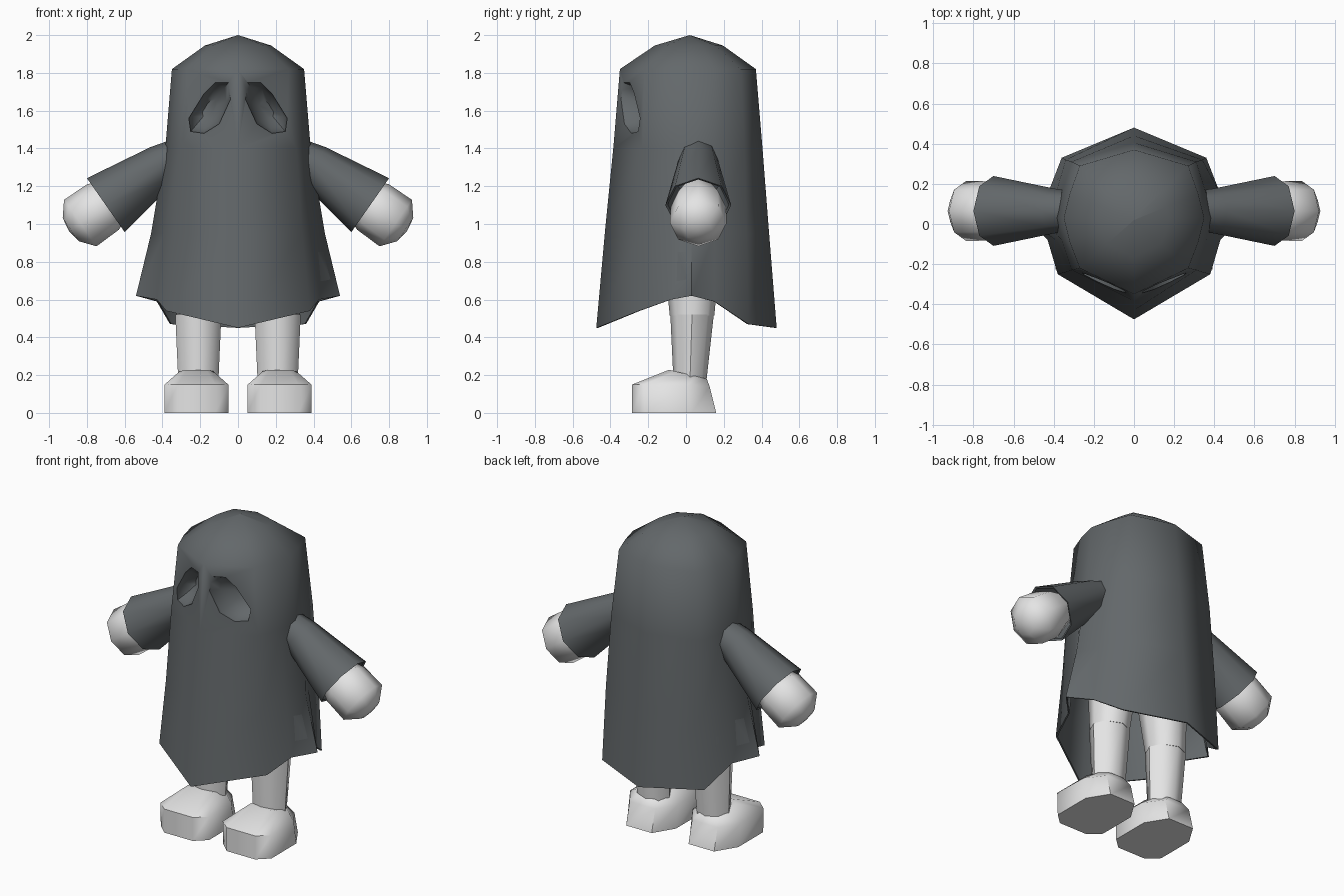
import bpy, bmesh, math
from mathutils import Vector

cube = bpy.data.objects.get("Cube")
if cube:
    bpy.data.objects.remove(cube, do_unlink=True)


def material(name, rgb):
    m = bpy.data.materials.new(name)
    m.use_nodes = True
    m.diffuse_color = (*rgb, 1)
    bsdf = m.node_tree.nodes["Principled BSDF"]
    bsdf.inputs["Base Color"].default_value = (*rgb, 1)
    bsdf.inputs["Roughness"].default_value = 0.8
    return m


cloth = material("charcoal cloth", (0.125, 0.138, 0.145))
skin = material("pale grey", (0.78, 0.78, 0.78))


def smooth(ob, angle):
    bpy.ops.object.select_all(action="DESELECT")
    ob.select_set(True)
    bpy.context.view_layer.objects.active = ob
    bpy.ops.object.shade_smooth_by_angle(angle=math.radians(angle))


def loft(name, rings, mat, angle=50):
    """Closed skin over rings of equal length, capped at both ends."""
    bm = bmesh.new()
    loops = [[bm.verts.new(p) for p in ring] for ring in rings]
    n = len(loops[0])
    for a, b in zip(loops, loops[1:]):
        for i in range(n):
            j = (i + 1) % n
            bm.faces.new((a[i], a[j], b[j], b[i]))
    bm.faces.new(loops[0])
    bm.faces.new(loops[-1])
    bmesh.ops.remove_doubles(bm, verts=bm.verts, dist=0.0005)
    bmesh.ops.recalc_face_normals(bm, faces=bm.faces)
    me = bpy.data.meshes.new(name)
    bm.to_mesh(me)
    bm.free()
    me.materials.append(mat)
    ob = bpy.data.objects.new(name, me)
    bpy.context.collection.objects.link(ob)
    smooth(ob, angle)
    return ob


def circle(center, axis, r, n=8):
    """Ring around an axis lying in the x-z plane."""
    u = Vector((0, 1, 0))
    v = Vector(axis).normalized().cross(u)
    return [Vector(center) + r * (math.cos(t) * u + math.sin(t) * v)
            for t in (2 * math.pi * i / n for i in range(n))]


def mirrored(half):
    """Complete a half ring that runs from front to back."""
    return half + [(-x, y, z) for x, y, z in half[-2:0:-1]]


def scaled(ring, k, z=None):
    return [(x * k, 0.02 + (y - 0.02) * k, h if z is None else z) for x, y, h in ring]


# Sheet body: hem, skirt, chest and crown rings
hem = mirrored([(0, -.475, .45), (.38, -.25, .54), (.43, -.08, .60), (.54, .03, .62),
                (.43, .15, .59), (.36, .33, .47), (0, .48, .45)])
skirt = mirrored([(0, -.43, .95), (.34, -.24, .95), (.39, -.08, .95), (.46, .03, .95),
                  (.39, .15, .95), (.34, .32, .95), (0, .44, .95)])
chest = mirrored([(0, -.385, 1.4), (.31, -.23, 1.4), (.36, -.08, 1.4), (.385, .03, 1.4),
                  (.36, .15, 1.4), (.31, .31, 1.4), (0, .405, 1.4)])
crown = mirrored([(0, -.35, 1.82), (.27, -.22, 1.82), (.32, -.09, 1.82), (.35, .03, 1.82),
                  (.32, .15, 1.82), (.27, .29, 1.82), (0, .37, 1.82)])
body = loft("sheet_body", [
    scaled(chest, .96), scaled(skirt, .97), scaled(hem, .98),
    hem, skirt, chest, crown, scaled(crown, .5, 1.945), scaled(crown, .001, 2.0)], cloth, 65)

# Eye sockets cut into the head
eye = [(.05, 1.75), (.12, 1.75), (.18, 1.69), (.26, 1.56),
       (.25, 1.49), (.18, 1.48), (.10, 1.53), (.04, 1.66)]
mid = (.15, 1.61)


def eye_ring(side, k, y0, slope):
    pts = [(mid[0] + (x - mid[0]) * k, mid[1] + (z - mid[1]) * k) for x, z in eye]
    return [(side * x, y0 + slope * x, z) for x, z in pts]


cutters = []
for side in (1, -1):
    cutter = loft("eye_cutter", [eye_ring(side, 1, -.6, 0), eye_ring(side, 1, -.36, .5),
                                 eye_ring(side, .8, -.30, .5),
                                 eye_ring(side, .35, -.25, .5)], cloth)
    mod = body.modifiers.new("eye_socket", "BOOLEAN")
    mod.operation = "DIFFERENCE"
    mod.solver = "EXACT"
    mod.object = cutter
    cutters.append(cutter)
bpy.context.view_layer.update()
graph = bpy.context.evaluated_depsgraph_get()
cut_mesh = bpy.data.meshes.new_from_object(body.evaluated_get(graph))
body.modifiers.clear()
body.data = cut_mesh
for cutter in cutters:
    bpy.data.objects.remove(cutter, do_unlink=True)
smooth(body, 60)

# Foot outline seen from above: half width and y, toe to heel
sole = [(.10, -.285), (.17, -.22), (.17, .03), (.09, .16)]


def foot_ring(cx, kx, y_min, y_max, z_front, z_back):
    ring = []
    for sx, pts in ((1, sole), (-1, sole[::-1])):
        for w, y in pts:
            t = (y + .285) / .445
            ring.append((cx + sx * w * kx, y_min + t * (y_max - y_min),
                         z_front + t * (z_back - z_front)))
    return ring


def leg_ring(cx, cy, z, rx, ry):
    return [(cx + rx * math.cos(i * math.pi / 4), cy + ry * math.sin(i * math.pi / 4), z)
            for i in range(8)]


for side, label in ((1, "left"), (-1, "right")):
    axis = (side * .4, 0, -.28)

    def arm(x, z, r):
        return circle((side * x, .065, z), axis, r)

    # Flared hollow sleeve
    loft(label + "_sleeve", [arm(.28, 1.375, .095), arm(.40, 1.315, .112), arm(.70, 1.10, .174),
                             arm(.695, 1.103, .162), arm(.52, 1.23, .12)], cloth, 50)
    # Rounded mitten hand
    loft(label + "_hand", [arm(.60, 1.17, .09), arm(.715, 1.09, .147), arm(.835, 1.005, .150),
                           arm(.885, .97, .075), arm(.895, .963, .0001)], skin, 60)
    # Leg with a separate thigh
    cx = side * .21
    loft(label + "_leg", [leg_ring(cx, .02, .14, .105, .085), leg_ring(cx, .032, .52, .122, .115)],
         skin)
    loft(label + "_thigh", [leg_ring(cx, .032, .515, .115, .118),
                            leg_ring(side * .18, .03, .95, .15, .16)], skin)
    # Blocky shoe with sloped toe
    cx = side * .22
    loft(label + "_foot", [foot_ring(cx, 1, -.285, .16, 0, 0),
                           foot_ring(cx, 1, -.285, .125, .15, .14),
                           foot_ring(cx, .52, -.09, .11, .228, .18)], skin, 55)
